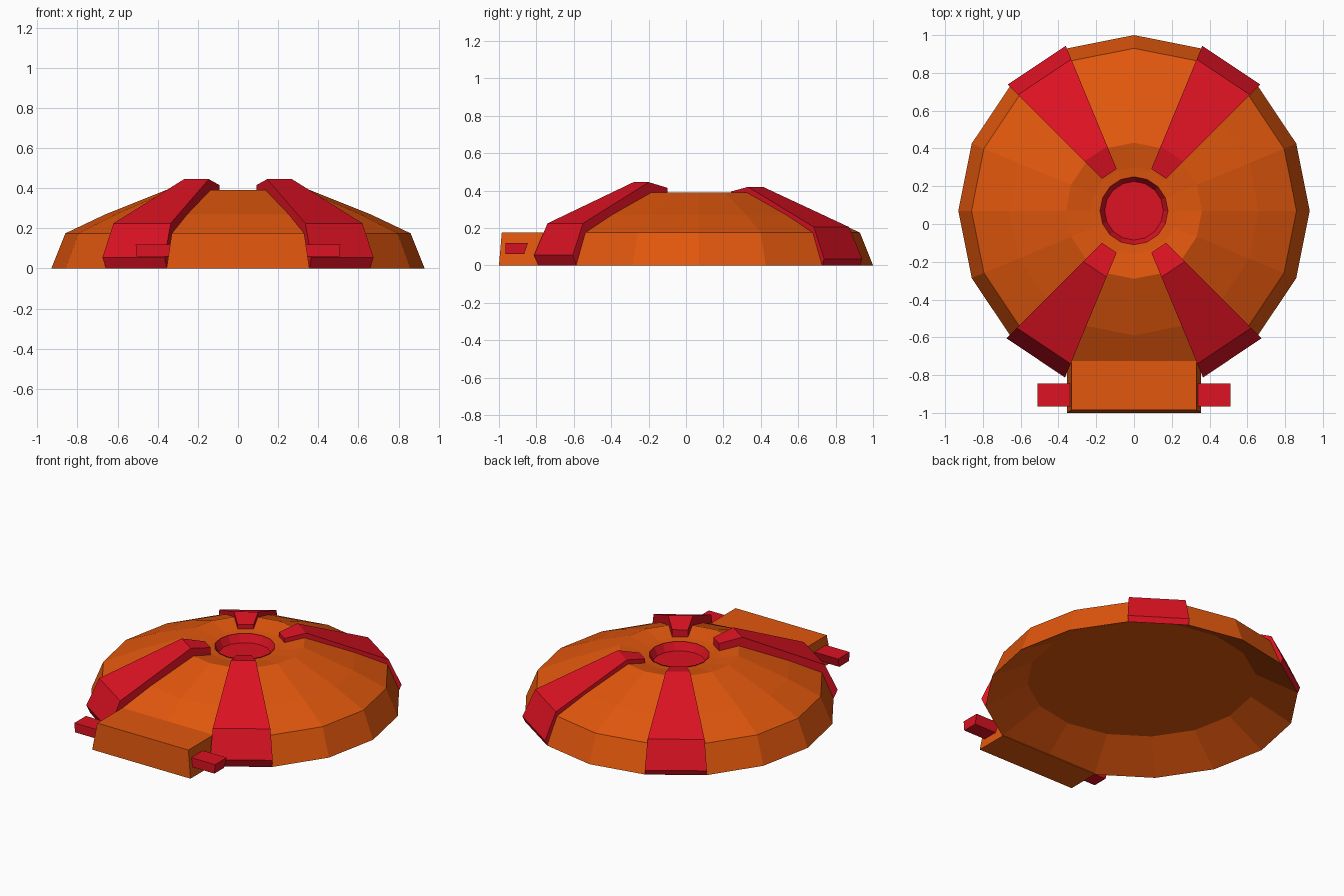
import bpy, bmesh
from math import cos, sin, pi

if "Cube" in bpy.data.objects:
    bpy.data.objects.remove(bpy.data.objects["Cube"])

CY = 0.07      # dome centre on y
N = 16         # sides of the dome


def material(name, rgb):
    m = bpy.data.materials.new(name)
    m.diffuse_color = (*rgb, 1)
    m.use_nodes = True
    m.node_tree.nodes["Principled BSDF"].inputs["Base Color"].default_value = m.diffuse_color
    return m


ORANGE = material("orange", (0.75, 0.095, 0.004))
RED = material("red", (0.72, 0.006, 0.016))


def finish(bm, name, mat):
    bmesh.ops.recalc_face_normals(bm, faces=bm.faces)
    me = bpy.data.meshes.new(name)
    bm.to_mesh(me)
    bm.free()
    me.materials.append(mat)
    ob = bpy.data.objects.new(name, me)
    bpy.context.collection.objects.link(ob)
    return ob


def polar(r, z, k):
    a = 2 * pi * k / N
    return (r * cos(a), CY + r * sin(a), z)


def lathe(bm, profile):
    rings = [[bm.verts.new(polar(r, z, k)) for k in range(N)] for r, z in profile]
    for a, b in zip(rings, rings[1:]):
        for k in range(N):
            j = (k + 1) % N
            bm.faces.new((a[k], a[j], b[j], b[k]))
    return rings


def hexa(name, bottom, top, mat):
    bm = bmesh.new()
    b = [bm.verts.new(p) for p in bottom]
    t = [bm.verts.new(p) for p in top]
    bm.faces.new(b)
    bm.faces.new(t)
    for i in range(4):
        j = (i + 1) % 4
        bm.faces.new((b[i], b[j], t[j], t[i]))
    return finish(bm, name, mat)


def quad(x0, x1, y0, y1, z):
    return [(x0, y0, z), (x1, y0, z), (x1, y1, z), (x0, y1, z)]


# Faceted shell with dished top, flattened front and hollow underside
bm = bmesh.new()
rings = lathe(bm, [(0.18, 0.36), (0.23, 0.365), (0.36, 0.39), (0.66, 0.27),
                   (0.86, 0.175), (0.93, 0), (0.68, 0.14)])
bm.faces.new(rings[-1])
front = 3 * N // 4
for ring in rings[4:6]:
    ring[front].co.y = ring[front - 1].co.y
finish(bm, "dome_shell", ORANGE)

# Recessed button in the dished top
bm = bmesh.new()
rings = lathe(bm, [(0.18, 0.365), (0.155, 0.315)])
bm.faces.new(rings[-1])
for f in bm.faces:
    f.normal_update()
ob = finish(bm, "button_recess", RED)
if ob.data.polygons[-1].normal.z < 0:
    ob.data.flip_normals()

# Four ribs, each lying on one facet strip of the dome
UNDER = [(0.24, 0.35), (0.36, 0.375), (0.65, 0.26), (0.85, 0.165), (0.93, 0)]
FRONT_RIB = [(0.955, 0.055), (0.877, 0.225), (0.38, 0.445), (0.24, 0.415)]
BACK_RIB = [(0.945, 0.035), (0.868, 0.205), (0.37, 0.42), (0.24, 0.395)]
for name, k, outer in (("back_rib_right", 2, BACK_RIB), ("back_rib_left", 5, BACK_RIB),
                       ("front_rib_left", 10, FRONT_RIB), ("front_rib_right", 13, FRONT_RIB)):
    bm = bmesh.new()
    prof = UNDER + outer
    a = [bm.verts.new(polar(r, z, k)) for r, z in prof]
    b = [bm.verts.new(polar(r, z, k + 1)) for r, z in prof]
    bm.faces.new(a)
    bm.faces.new(b)
    for i in range(len(prof)):
        j = (i + 1) % len(prof)
        bm.faces.new((a[i], a[j], b[j], b[i]))
    finish(bm, name, RED)

# Front block
hexa("front_block", quad(-0.356, 0.356, -1.0, -0.785, 0),
     quad(-0.33, 0.33, -0.985, -0.724, 0.175), ORANGE)

# Side pegs on the block
for side, s in (("left", -1), ("right", 1)):
    hexa("side_peg_" + side, quad(s * 0.32, s * 0.505, -0.965, -0.865, 0.06),
         quad(s * 0.32, s * 0.51, -0.965, -0.845, 0.12), RED)
